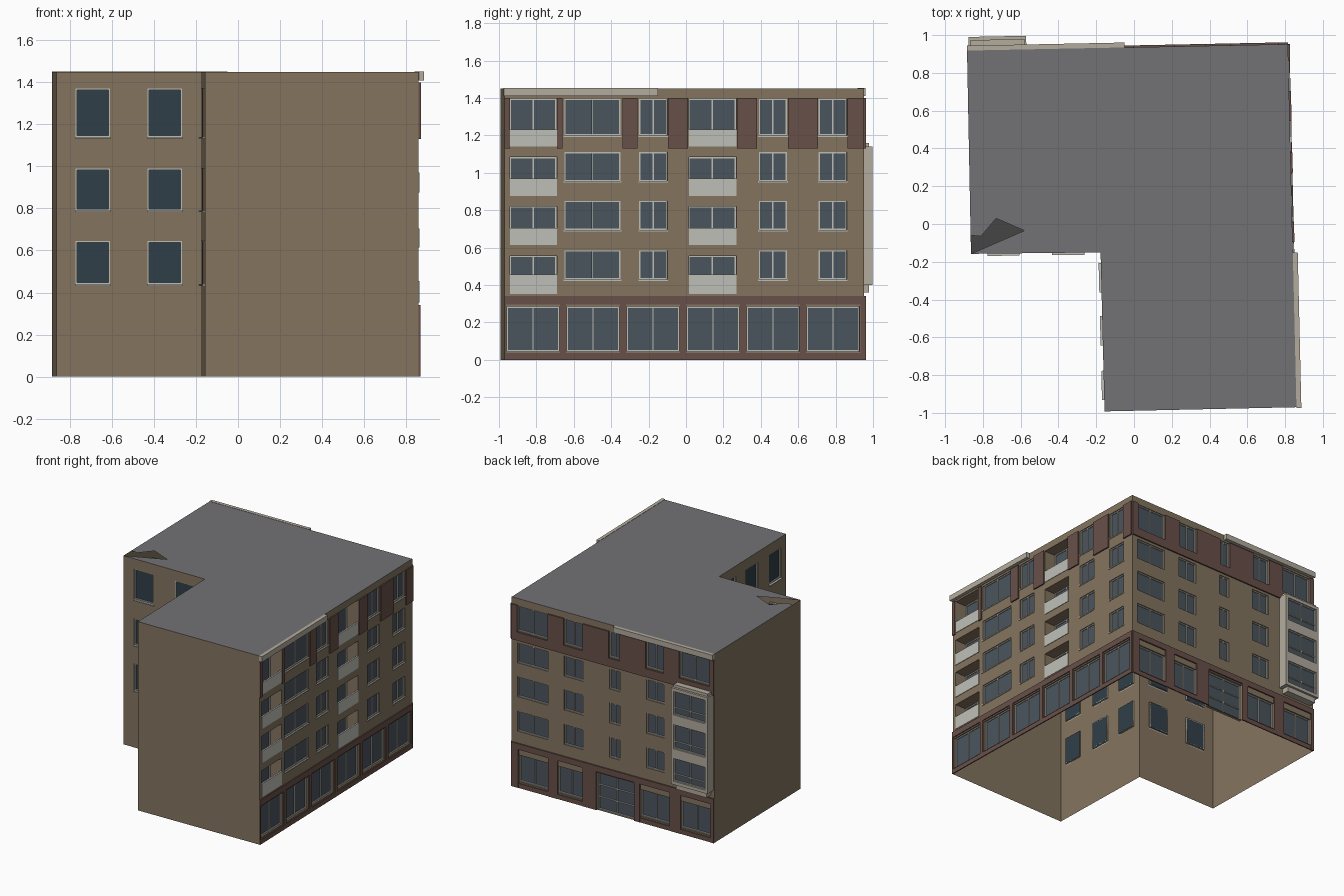
import bpy, bmesh
from mathutils import Vector

if "Cube" in bpy.data.objects:
    bpy.data.objects.remove(bpy.data.objects["Cube"])

H = 1.45
COL = {
    "brown": (0.23, 0.175, 0.115, 1), "roof": (0.17, 0.17, 0.18, 1),
    "brick": (0.14, 0.08, 0.065, 1), "glass": (0.07, 0.09, 0.11, 1),
    "dark_glass": (0.03, 0.05, 0.065, 1), "white": (0.52, 0.52, 0.48, 1),
    "stone": (0.45, 0.41, 0.34, 1), "dark": (0.06, 0.06, 0.06, 1),
}
parts = {}


def part(name, col):
    """One bmesh per named part."""
    return parts.setdefault(name, (bmesh.new(), col))[0]


def face(bm, pts):
    return bm.faces.new([bm.verts.new(p) for p in pts])


class Wall:
    """Facade frame: u along the wall, z up, o outwards."""
    def __init__(self, p, q):
        self.p, d = Vector((*p, 0)), Vector((*q, 0)) - Vector((*p, 0))
        self.L, self.d = d.length, d.normalized()
        self.n = Vector((self.d.y, -self.d.x, 0))
        self.openings = []

    def P(self, u, z, o=0):
        return self.p + self.d * u + self.n * o + Vector((0, 0, z))

    def quad(self, bm, u0, u1, z0, z1, o):
        face(bm, [self.P(u0, z0, o), self.P(u1, z0, o), self.P(u1, z1, o), self.P(u0, z1, o)])

    def box(self, bm, u0, u1, z0, z1, o0, o1):
        v = [bm.verts.new(self.P(u, z, o)) for o in (o0, o1)
             for u, z in ((u0, z0), (u1, z0), (u1, z1), (u0, z1))]
        for f in ((3, 2, 1, 0), (4, 5, 6, 7), (0, 1, 5, 4), (1, 2, 6, 5), (2, 3, 7, 6), (3, 0, 4, 7)):
            bm.faces.new([v[i] for i in f])

    def frame(self, bm, u0, u1, z0, z1, o, cols=2, rows=1, t=0.007):
        """Frame bars and mullions in front of a pane."""
        for i in range(cols + 1):
            c = u0 + t / 2 + (u1 - u0 - t) * i / cols
            self.box(bm, c - t / 2, c + t / 2, z0, z1, o, o + 0.008)
        for i in range(rows + 1):
            c = z0 + t / 2 + (z1 - z0 - t) * i / rows
            self.box(bm, u0, u1, c - t / 2, c + t / 2, o, o + 0.008)

    def window(self, u0, u1, z0, z1, depth=0.015, cols=2, rows=1, kind="window", glass="glass"):
        self.openings.append((u0, u1, z0, z1, depth))
        self.quad(part(kind + "_panes", glass), u0, u1, z0, z1, -depth)
        self.frame(part(kind + "_frames", "white"), u0, u1, z0, z1, -depth, cols, rows)

    def build(self, name):
        """Wall surface as a grid with the openings left out, plus reveals."""
        bm = part(name, "brown")
        us = sorted({0, self.L, *(round(v, 4) for o in self.openings for v in o[:2])})
        zs = sorted({0, H, *(round(v, 4) for o in self.openings for v in o[2:4])})
        for a, b in zip(us, us[1:]):
            for c, e in zip(zs, zs[1:]):
                m, k = (a + b) / 2, (c + e) / 2
                if not any(o[0] < m < o[1] and o[2] < k < o[3] for o in self.openings):
                    self.quad(bm, a, b, c, e, 0)
        for u0, u1, z0, z1, dp in self.openings:
            ring = [(u0, z0), (u1, z0), (u1, z1), (u0, z1)]
            for i in range(4):
                a, b = ring[i], ring[(i + 1) % 4]
                face(bm, [self.P(*a), self.P(*b), self.P(*b, -dp), self.P(*a, -dp)])
        bmesh.ops.remove_doubles(bm, verts=bm.verts, dist=1e-4)
        bmesh.ops.dissolve_limit(bm, angle_limit=0.01, verts=bm.verts, edges=bm.edges)


# Footprint corners, counter-clockwise
A, B, C = (0.86, -0.97), (0.815, 0.952), (-0.884, 0.918)
D, E, F = (-0.863, -0.158), (-0.177, -0.15), (-0.156, -0.992)
right, back, left = Wall(A, B), Wall(B, C), Wall(C, D)
court_front, court_side, front = Wall(D, E), Wall(E, F), Wall(F, A)
brick = part("brick_cladding", "brick")
ROWS = [(0.43, 0.585), (0.695, 0.85), (0.955, 1.11), (1.2, 1.395)]

# Right facade: shopfronts with brick pillars
for k in range(6):
    c = 0.152 + 0.321 * k
    right.window(c - 0.14, c + 0.14, 0.045, 0.285, 0.02, kind="shopfront")
    if k:
        right.box(brick, c - 0.176, c - 0.145, 0.035, 0.295, 0, 0.008)
right.box(brick, 0, 0.008, 0, 0.295, 0, 0.008)
right.box(brick, right.L - 0.018, right.L, 0, 0.295, 0, 0.008)
right.box(brick, 0, right.L, 0, 0.035, 0, 0.008)
right.box(brick, 0, right.L, 0.295, 0.34, 0, 0.008)

# Right facade: windows and recessed balconies
for z0, z1 in ROWS:
    for y0, y1 in ((-0.65, -0.35), (-0.25, -0.1), (0.39, 0.54), (0.71, 0.86)):
        right.window(y0 + 0.97, y1 + 0.97, z0, z1)
        right.box(part("window_sills", "white"), y0 + 0.965, y1 + 0.975, z0 - 0.008, z0, 0, 0.006)
for z0, zp, z1 in ((0.353, 0.455, 0.556), (0.615, 0.705, 0.82), (0.877, 0.97, 1.083), (1.14, 1.23, 1.397)):
    for y0, y1 in ((-0.94, -0.69), (0.015, 0.27)):
        right.window(y0 + 0.97, y1 + 0.97, z0, z1, 0.1, kind="balcony_door")
        right.box(part("balcony_parapets", "white"), y0 + 0.97, y1 + 0.97, z0, zp, -0.008, 0.004)
# Top-floor brick panels
for y0, y1 in ((-0.97, -0.94), (-0.69, -0.66), (-0.34, -0.26), (-0.095, 0.012),
               (0.272, 0.38), (0.545, 0.705), (0.865, 0.952)):
    right.box(brick, y0 + 0.97, y1 + 0.97, 1.13, 1.4, 0, 0.01)

# Back facade: shopfronts and entrance
shops = [(0.06, 0.31), (0.39, 0.6), (0.715, 1.03), (1.08, 1.33), (1.42, 1.675)]
for i, (u0, u1) in enumerate(shops):
    if i == 2:
        back.window(u0, u1, 0.0, 0.285, 0.025, 2, 3, kind="entrance")
    else:
        back.window(u0, u1, 0.045, 0.25, 0.02, kind="shopfront")
        back.box(brick, u0, u1, 0, 0.035, 0, 0.008)
edges = [0] + [v for s in shops for v in s] + [back.L]
for u0, u1 in zip(edges[::2], edges[1::2]):
    back.box(brick, u0, u1, 0, 0.295, 0, 0.01)
back.box(brick, 0, back.L, 0.295, 0.34, 0, 0.01)

# Back facade: windows, brick top floor
cols = [(0.05, 0.305), (0.44, 0.6), (0.82, 0.91), (1.13, 1.28), (1.41, 1.665)]
for r, (z0, z1) in enumerate(ROWS):
    for i, (u0, u1) in enumerate(cols):
        if i < 4 or r == 3:
            back.window(u0, u1, z0, z1)
edges = [0] + [v for s in cols for v in s] + [back.L]
for u0, u1 in zip(edges[::2], edges[1::2]):
    back.box(brick, u0, u1, 1.13, 1.4, 0, 0.01)
for u0, u1 in cols:
    back.box(brick, u0, u1, 1.13, 1.195, 0, 0.01)

# Projecting bay with three glazed storeys
bay = part("bay_window", "stone")
b0, b1 = 1.385, 1.69
for u0, u1 in ((b0, b0 + 0.02), (b1 - 0.02, b1)):
    back.box(bay, u0, u1, 0.4, 1.14, 0, 0.072)
zs = [0.4, 0.425, 0.6, 0.675, 0.86, 0.935, 1.115, 1.14]
for z0, z1 in zip(zs[::2], zs[1::2]):
    back.box(bay, b0 + 0.02, b1 - 0.02, z0, z1, 0, 0.072)
for z0, z1 in zip(zs[1::2], zs[2::2]):
    back.quad(part("bay_panes", "glass"), b0 + 0.02, b1 - 0.02, z0, z1, 0.055)
    back.frame(part("bay_frames", "white"), b0 + 0.02, b1 - 0.02, z0, z1, 0.055)
    back.box(part("bay_frames", "white"), b0 + 0.02, b1 - 0.02, z0 + 0.05, z0 + 0.057, 0.055, 0.063)
back.box(bay, b0 + 0.01, b1 - 0.01, 1.14, 1.16, 0, 0.055)
back.box(bay, b0 + 0.03, b1 - 0.02, 0.36, 0.4, 0, 0.055)

# Cornices at the roof edge
cornice = part("cornices", "stone")
right.box(cornice, -0.005, 0.82, 1.41, 1.452, 0, 0.026)
back.box(cornice, 0.865, back.L, 1.41, 1.452, 0, 0.026)

# Courtyard windows
for z0, z1 in ((0.44, 0.645), (0.79, 0.99), (1.14, 1.37)):
    for wall, spans in ((court_front, ((0.09, 0.255), (0.433, 0.597))),
                        (court_side, ((0.06, 0.21), (0.34, 0.49), (0.63, 0.78)))):
        for u0, u1 in spans:
            wall.window(u0, u1, z0, z1, 0.012, 1, 1, kind="court_window", glass="dark_glass")
            wall.box(part("court_sills", "white"), u0 - 0.003, u1 + 0.003, z0 - 0.008, z0, 0, 0.012)

for name, wall in (("right_wall", right), ("back_wall", back), ("left_wall", left),
                   ("court_front_wall", court_front), ("court_side_wall", court_side), ("front_wall", front)):
    wall.build(name)

# Flat roof with the broken notch at the left edge
notch = [(-0.58, -0.035), (-0.73, 0.03), (-0.81, -0.065), (-0.865, -0.06)]
face(part("roof", "roof"), [(x, y, H) for x, y in [A, B, C] + notch[::-1] + [D, E, F]])
face(part("roof_dip", "dark"), [(x, y, H - 0.05) for x, y in [D] + notch])

# Turn every part into an object
for name, (bm, col) in parts.items():
    me = bpy.data.meshes.new(name)
    bm.to_mesh(me)
    bm.free()
    mat = bpy.data.materials.get(col) or bpy.data.materials.new(col)
    mat.diffuse_color = COL[col]
    mat.use_nodes = True
    mat.node_tree.nodes["Principled BSDF"].inputs["Base Color"].default_value = mat.diffuse_color
    me.materials.append(mat)
    bpy.context.collection.objects.link(bpy.data.objects.new(name, me))
